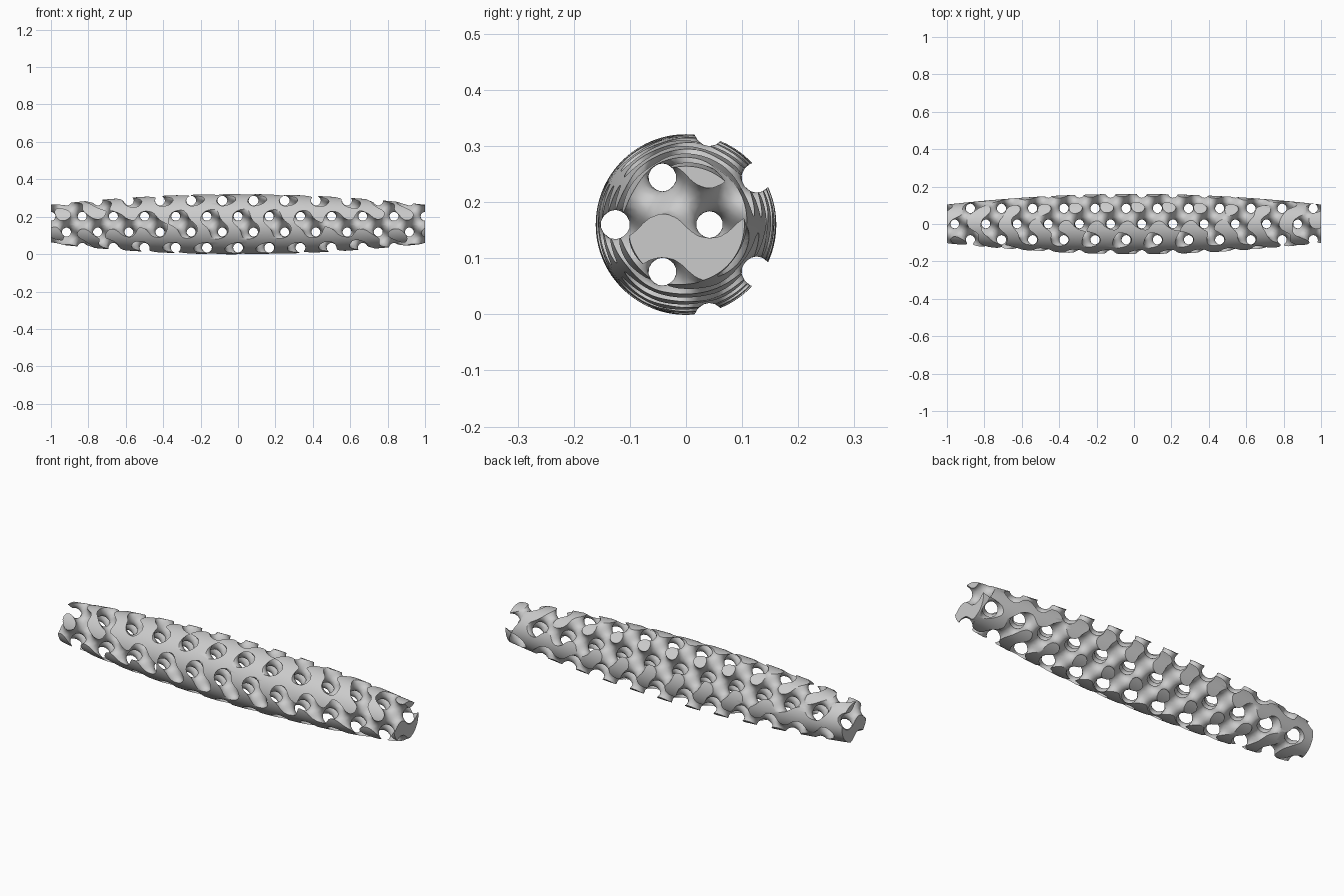
import bpy, bmesh, math
from itertools import product
from mathutils import Vector

if "Cube" in bpy.data.objects:
    bpy.data.objects.remove(bpy.data.objects["Cube"])

A = 1 / 6                 # lattice period
W = 2 * math.pi / A
H = A / 14                # sampling step
CZ = 0.16                 # axis height
NX, NR = int(1.05 / H) + 1, int(0.2 / H) + 1


def field(x, y, z):
    """Negative inside the gyroid network, bounded by a loose cylinder."""
    X, Y, Z = W * x, W * y, W * z
    r2 = y * y + z * z
    f = math.sin(X) * math.cos(Y) + math.sin(Y) * math.cos(Z) + math.sin(Z) * math.cos(X)
    f += 0.13 + 8 * r2
    return max(f, (math.sqrt(r2) - 0.182) * 40, (abs(x) - 1.025) * 40)


def project(p):
    """Pull a point onto the exact surface."""
    e = 0.0005
    for _ in range(2):
        if math.hypot(p.y, p.z) > 0.172 or abs(p.x) > 1.012:
            break
        x, y, z = p
        g = Vector((field(x + e, y, z) - field(x - e, y, z),
                    field(x, y + e, z) - field(x, y - e, z),
                    field(x, y, z + e) - field(x, y, z - e))) / (2 * e)
        step = g * (field(x, y, z) / max(g.length_squared, 1e-6))
        if step.length > H * 0.5:
            step *= H * 0.5 / step.length
        p = p - step
    return p


def mesh_object(name, bm):
    me = bpy.data.meshes.new(name)
    bm.to_mesh(me)
    bm.free()
    ob = bpy.data.objects.new(name, me)
    bpy.context.collection.objects.link(ob)
    ob.location.z = CZ
    return ob


# Sample the field on a regular grid
grid = {(i, j, k): field(i * H, j * H, k * H)
        for i in range(-NX, NX + 1)
        for j in range(-NR, NR + 1)
        for k in range(-NR, NR + 1)}
CORNERS = list(product((0, 1), repeat=3))
EDGES = [(a, b) for a in CORNERS for b in CORNERS
         if a < b and sum(abs(u - v) for u, v in zip(a, b)) == 1]

# Gyroid network: one vertex per crossed cell, one quad per crossed grid edge
bm = bmesh.new()
cells = {}


def cell_vert(c):
    if c not in cells:
        total, n = Vector(), 0
        for a, b in EDGES:
            va = grid[c[0] + a[0], c[1] + a[1], c[2] + a[2]]
            vb = grid[c[0] + b[0], c[1] + b[1], c[2] + b[2]]
            if (va < 0) != (vb < 0):
                total += Vector(a).lerp(Vector(b), va / (va - vb))
                n += 1
        cells[c] = bm.verts.new(project((Vector(c) + total / n) * H))
    return cells[c]


for p, v in grid.items():
    for ax in range(3):
        q = list(p)
        q[ax] += 1
        w = grid.get(tuple(q))
        if w is None or (v < 0) == (w < 0):
            continue
        quad = []
        for db, dc in ((-1, -1), (0, -1), (0, 0), (-1, 0)):
            c = list(p)
            c[(ax + 1) % 3] += db
            c[(ax + 2) % 3] += dc
            quad.append(cell_vert(tuple(c)))
        bm.faces.new(quad if v < 0 else quad[::-1])
bmesh.ops.triangulate(bm, faces=bm.faces[:])
lattice = mesh_object("gyroid_rod", bm)

# Barrel envelope that trims the network
bm = bmesh.new()
SEG, RINGS = 96, 40
rings = []
for i in range(RINGS + 1):
    x = -1 + 2 * i / RINGS
    r = 0.161 - 0.057 * x * x
    rings.append([bm.verts.new((x, r * math.cos(2 * math.pi * s / SEG),
                                r * math.sin(2 * math.pi * s / SEG))) for s in range(SEG)])
for a, b in zip(rings, rings[1:]):
    for s in range(SEG):
        t = (s + 1) % SEG
        bm.faces.new((a[s], a[t], b[t], b[s]))
bm.faces.new(rings[0])
bm.faces.new(rings[-1])
bmesh.ops.recalc_face_normals(bm, faces=bm.faces[:])
barrel = mesh_object("barrel_cutter", bm)
barrel.hide_render = True

# Trim, then shade smooth with crisp cut edges
mod = lattice.modifiers.new("trim", 'BOOLEAN')
mod.operation = 'INTERSECT'
mod.solver = 'EXACT'
mod.object = barrel
bpy.context.view_layer.objects.active = lattice
lattice.select_set(True)
bpy.ops.object.modifier_apply(modifier=mod.name)
bpy.data.objects.remove(barrel)
bpy.ops.object.shade_smooth_by_angle(angle=math.radians(35))
